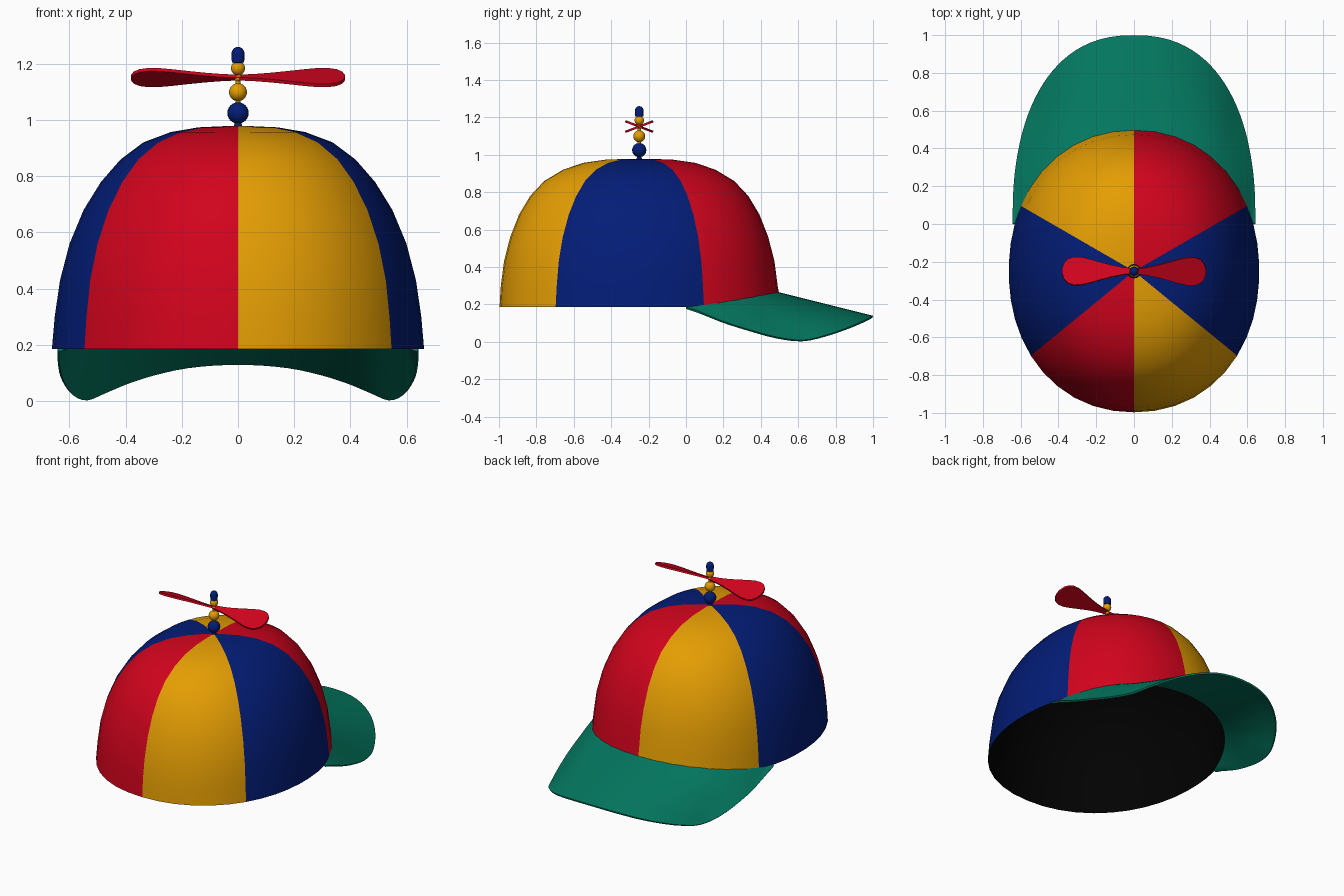
import bpy, bmesh, math
from math import sin, cos, radians

if "Cube" in bpy.data.objects:
    bpy.data.objects.remove(bpy.data.objects["Cube"])

def material(name, rgb):
    m = bpy.data.materials.new(name)
    m.diffuse_color = (*rgb, 1)
    m.use_nodes = True
    m.node_tree.nodes["Principled BSDF"].inputs["Base Color"].default_value = m.diffuse_color
    return m

RED = material("red", (0.64, 0.001, 0.012))
YELLOW = material("yellow", (0.78, 0.34, 0.001))
BLUE = material("blue", (0.001, 0.012, 0.185))
GREEN = material("green", (0.001, 0.19, 0.118))
BLACK = material("black", (0.0005, 0.0005, 0.0005))
CY = -0.25  # y of the crown axis

def make(name, verts, faces, mats, rule=None, thickness=0):
    me = bpy.data.meshes.new(name)
    me.from_pydata(verts, [], faces)
    for m in mats:
        me.materials.append(m)
    ob = bpy.data.objects.new(name, me)
    bpy.context.collection.objects.link(ob)
    bm = bmesh.new()
    bm.from_mesh(me)
    bmesh.ops.remove_doubles(bm, verts=bm.verts, dist=1e-5)
    bmesh.ops.recalc_face_normals(bm, faces=bm.faces)
    bm.to_mesh(me)
    bm.free()
    if thickness:
        mod = ob.modifiers.new("thickness", 'SOLIDIFY')
        mod.thickness, mod.offset = thickness, 0
        bpy.context.view_layer.objects.active = ob
        bpy.ops.object.modifier_apply(modifier=mod.name)
    for p in ob.data.polygons:
        p.use_smooth = True
        if rule:
            p.material_index = rule(p.center)
    ob.data.set_sharp_from_angle(angle=radians(40))
    return ob

# Crown profile: height, half width in x, half depth in y, squareness
PROFILE = [(.186, .663, .747, 2.12), (.30, .653, .74, 2.12), (.43, .634, .723, 2.14),
           (.56, .600, .690, 2.15), (.68, .550, .643, 2.15), (.78, .488, .583, 2.15),
           (.86, .418, .508, 2.15), (.92, .338, .408, 2.1), (.957, .24, .30, 2.05),
           (.974, .14, .18, 2), (.978, .05, .07, 2)]
BACK, FRONT = -39.3, 30.0  # seam directions on the right side

def rim_z(y):
    return .186 + .075 * (max(0, y) / .49) ** 1.2

def ring_point(a, rx, ry, n):
    c, s = cos(radians(a)), sin(radians(a))
    r = (abs(c / rx) ** n + abs(s / ry) ** n) ** (-1 / n)
    return r * c, CY + r * s

# Directions around the crown, with a vertex on every seam
right = [-90 + (BACK + 90) * i / 6 for i in range(6)]
right += [BACK + (FRONT - BACK) * i / 8 for i in range(8)]
right += [FRONT + (90 - FRONT) * i / 7 for i in range(8)]
ANGLES = right + [180 - a for a in reversed(right[1:-1])]

def panel_color(c):
    a = math.degrees(math.atan2(c.y - CY, abs(c.x)))
    if BACK < a < FRONT:
        return 2
    return 0 if (c.x > 0) == (a > 0) else 1

def dome(name, mats, rule, inset):
    verts, n = [], len(ANGLES)
    for k, (z, rx, ry, e) in enumerate(PROFILE):
        d = inset if k else 0
        for a in ANGLES:
            x, y = ring_point(a, rx - d, ry - d, e)
            verts.append((x, y, z - d if k else rim_z(y)))
    faces = [(k * n + i, k * n + (i + 1) % n, (k + 1) * n + (i + 1) % n, (k + 1) * n + i)
             for k in range(len(PROFILE) - 1) for i in range(n)]
    top = (len(PROFILE) - 1) * n
    verts.append((0, CY, .979 - inset))
    faces += [(top + i, top + (i + 1) % n, len(verts) - 1) for i in range(n)]
    return make(name, verts, faces, mats, rule)

dome("crown", [RED, YELLOW, BLUE], panel_color, 0)
lining = dome("crown_lining", [BLACK], None, .010)
lining.data.flip_normals()

# Brim: loft from the crown edge to a rounded, drooping outer edge (angle, height)
EDGE = [(0, .181), (7.5, .114), (15, .068), (25, .023), (35, .006), (45, .031),
        (55, .064), (65, .094), (77, .122), (90, .134)]
EDGE += [(180 - t, z) for t, z in reversed(EDGE[:-1])]

def smooth_path(pts, steps):
    out = []
    for i in range(len(pts) - 1):
        p = [pts[max(0, min(len(pts) - 1, i + k))] for k in (-1, 0, 1, 2)]
        for s in range(steps):
            u = s / steps
            out.append([.5 * (2 * b + (c - a) * u + (2 * a - 5 * b + 4 * c - d) * u * u
                              + (3 * b - a - 3 * c + d) * u ** 3) for a, b, c, d in zip(*p)])
    return out + [pts[-1]]

edge = smooth_path(EDGE, 3)
ROWS, POW = 5, 2 / 2.35
verts, faces = [], []
for t, z in edge:
    xi, yi = ring_point(22 + 136 * t / 180, .655, .740, 2.12)
    c, s = cos(radians(t)), max(0, sin(radians(t)))
    xo, yo, zi = math.copysign(.64 * abs(c) ** POW, c), .998 * s ** POW, rim_z(yi)
    for j in range(ROWS + 1):
        f = j / ROWS
        verts.append((xi + (xo - xi) * f, yi + (yo - yi) * f, zi + (z - zi) * f))
w = ROWS + 1
for i in range(len(edge) - 1):
    for j in range(ROWS):
        a = i * w + j
        faces.append((a, a + 1, a + w + 1, a + w))
make("brim", verts, faces, [GREEN], None, .011)

# Lathed parts of the propeller post
def lathe(name, profile, mat, n=20):
    verts = [(r * cos(2 * math.pi * i / n), CY + r * sin(2 * math.pi * i / n), z)
             for r, z in profile for i in range(n)]
    faces = [(k * n + i, k * n + (i + 1) % n, (k + 1) * n + (i + 1) % n, (k + 1) * n + i)
             for k in range(len(profile) - 1) for i in range(n)]
    return make(name, verts, faces, [mat])

def bead(name, z, r, mat):
    arc = [radians(-88 + 176 * i / 12) for i in range(13)]
    lathe(name, [(r * cos(a), z + r * sin(a)) for a in arc], mat)

lathe("post", [(.009, .97), (.009, 1.22)], YELLOW)
lathe("post_base", [(.016, .975), (.012, .988), (.011, 1.0)], BLUE)
bead("lower_bead", 1.025, .038, BLUE)
bead("middle_bead", 1.099, .032, YELLOW)
bead("propeller_hub", 1.15, .014, YELLOW)
bead("upper_bead", 1.184, .025, YELLOW)
cap = [(.001, 1.203), (.022, 1.204), (.023, 1.237)]
cap += [(.023 * cos(radians(a)), 1.237 + .023 * sin(radians(a))) for a in (20, 40, 60, 75, 89)]
lathe("post_cap", cap, BLUE)

# Propeller: two paddle blades pitched in opposite directions
OUTLINE = [(0, .012), (.06, .019), (.12, .031), (.18, .047), (.24, .064), (.28, .073),
           (.32, .074), (.35, .064), (.37, .043), (.38, .014)]
PITCH = radians(21)
for side, name in ((1, "right_blade"), (-1, "left_blade")):
    verts = []
    for x, h in OUTLINE:
        for v in (-1, 0, 1):
            verts.append((side * x, CY + v * h, 1.151 + side * v * h * math.tan(PITCH)))
    faces = [(3 * i + j, 3 * i + j + 1, 3 * i + j + 4, 3 * i + j + 3)
             for i in range(len(OUTLINE) - 1) for j in range(2)]
    make(name, verts, faces, [RED], None, .012)
